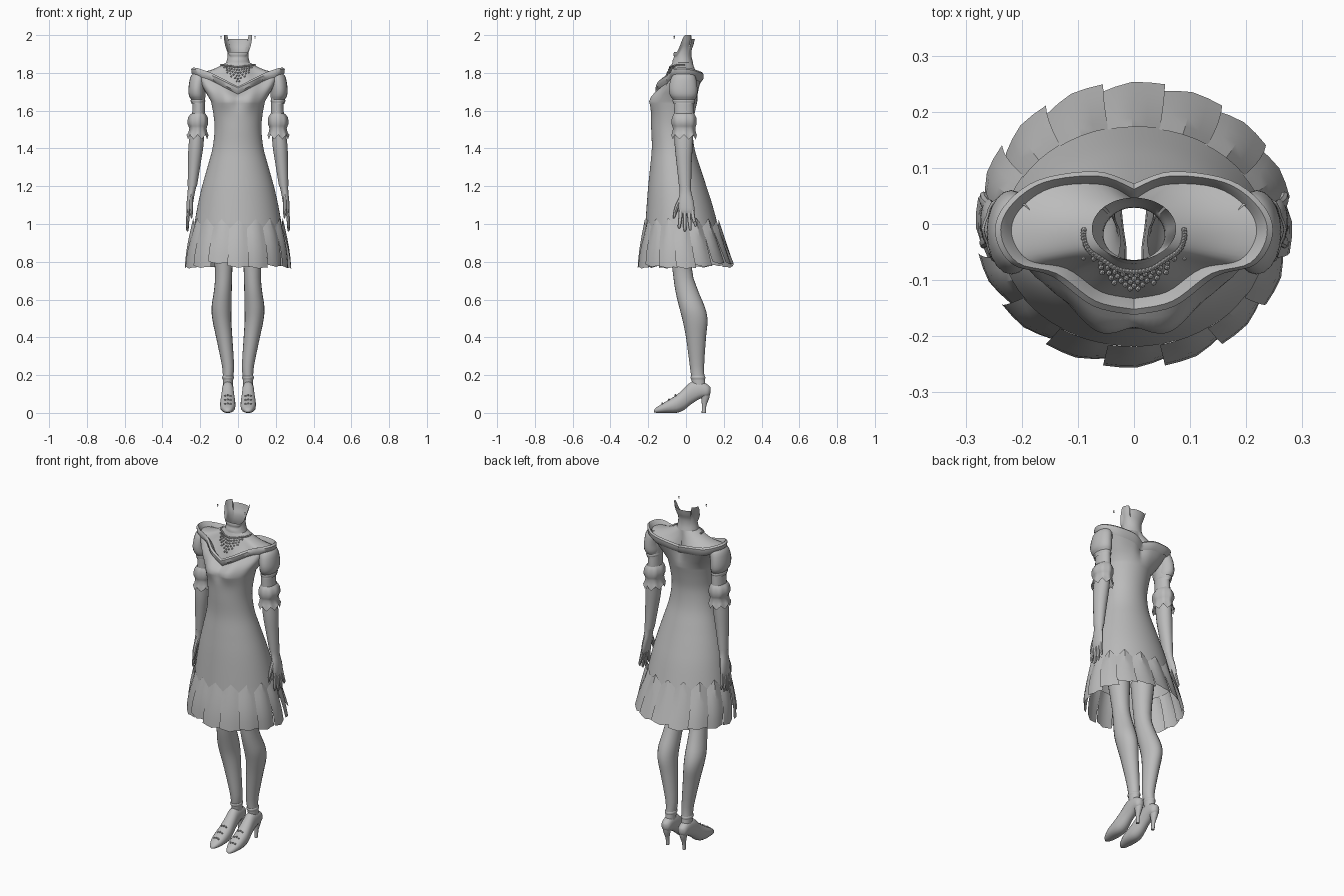
import bpy, bmesh, math, random
from mathutils import Vector

if "Cube" in bpy.data.objects:
    bpy.data.objects.remove(bpy.data.objects["Cube"])

random.seed(4)
GREY = bpy.data.materials.new("plain_grey")
GREY.diffuse_color = (0.5, 0.5, 0.5, 1)
GREY.use_nodes = True
GREY.node_tree.nodes["Principled BSDF"].inputs["Base Color"].default_value = GREY.diffuse_color
TAU = 2 * math.pi


def finish(name, bm, mirror=False, angle=40):
    bmesh.ops.recalc_face_normals(bm, faces=bm.faces)
    me = bpy.data.meshes.new(name)
    bm.to_mesh(me)
    bm.free()
    ob = bpy.data.objects.new(name, me)
    bpy.context.collection.objects.link(ob)
    me.materials.append(GREY)
    bpy.ops.object.select_all(action='DESELECT')
    ob.select_set(True)
    bpy.context.view_layer.objects.active = ob
    bpy.ops.object.shade_smooth_by_angle(angle=math.radians(angle))
    if mirror:
        ob.modifiers.new("mirror", 'MIRROR').use_mirror_merge = False
    return ob


def smooth(pts, n):
    """Catmull-Rom interpolation of equal-length tuples."""
    out = []
    for i in range(len(pts) - 1):
        p = [pts[max(i - 1, 0)], pts[i], pts[i + 1], pts[min(i + 2, len(pts) - 1)]]
        for k in range(n):
            t = k / n
            out.append(tuple(
                0.5 * (2 * b + (c - a) * t + (2 * a - 5 * b + 4 * c - d) * t * t
                       + (3 * b - a - 3 * c + d) * t ** 3) for a, b, c, d in zip(*p)))
    return out + [tuple(pts[-1])]


def loft_into(bm, rings, closed=True, caps=False):
    rows = [[bm.verts.new(p) for p in r] for r in rings]
    n = len(rows[0])
    for a, b in zip(rows, rows[1:]):
        for i in range(n if closed else n - 1):
            j = (i + 1) % n
            bm.faces.new((a[i], a[j], b[j], b[i]))
    if caps:
        bm.faces.new(rows[0])
        bm.faces.new(rows[-1])


def loft(name, rings, mirror=False, closed=True, caps=False, angle=40):
    bm = bmesh.new()
    loft_into(bm, rings, closed, caps)
    return finish(name, bm, mirror, angle)


def oval(z, rx, yf, yb, a):
    """Point on a body section; angle 0 faces the front."""
    return Vector((rx * math.sin(a), (yf + yb) / 2 - (yb - yf) / 2 * math.cos(a), z))


def tube_rings(secs, n=20, sub=3):
    """Sections are z, x, y, rx, ry."""
    return [[(x + rx * math.sin(TAU * i / n), y - ry * math.cos(TAU * i / n), z)
             for i in range(n)] for z, x, y, rx, ry in smooth(secs, sub)]


def tube(name, secs, n=20, sub=3, caps=False):
    return loft(name, tube_rings(secs, n, sub), True, True, caps)


# Collar path, front centre to back centre, mirrored to a full loop
half = smooth([(0, -.155, 1.72), (.07, -.14, 1.755), (.14, -.09, 1.79), (.21, -.07, 1.815),
               (.24, -.02, 1.82), (.225, .03, 1.815), (.165, .075, 1.80), (.065, .088, 1.79),
               (0, .065, 1.77)], 5)
path = [Vector(p) for p in half] + [Vector((-x, y, z)) for x, y, z in half[-2:0:-1]]
N = len(path)
ANG = [TAU * i / N for i in range(N)]


def collar_ring(out, dz):
    ring = []
    for p in path:
        d = Vector((p.x, p.y + .01, 0)).normalized()
        ring.append(p + d * out + Vector((0, 0, dz)))
    return ring


loft("collar", [collar_ring(*o) for o in
     [(-.03, -.035), (-.014, -.004), (-.003, .008), (.007, 0), (.006, -.02), (-.015, -.045)]])

# Dress body: flared skirt up to the bust, then blended to the collar
secs = smooth([(.96, .238, -.218, .178), (1.1, .213, -.208, .14), (1.2, .19, -.2, .108),
               (1.3, .162, -.19, .075), (1.4, .135, -.181, .045), (1.5, .124, -.184, .035),
               (1.58, .13, -.187, .045), (1.65, .143, -.196, .06)], 4)
body = [[oval(*s, a) for a in ANG] for s in secs]
for ring, s in zip(body, secs):  # bust shaping
    w = math.exp(-((s[0] - 1.655) / .045) ** 2)
    for p in ring:
        if p.y < -.06:
            p.y += w * (.012 * math.exp(-(p.x / .025) ** 2)
                        - .010 * math.exp(-((abs(p.x) - .065) / .03) ** 2))
top = collar_ring(-.012, -.03)
for t in (.33, .66, 1):
    bulge = .012 * math.sin(t * math.pi)
    body.append([p.lerp(q, t) + Vector((0, -bulge if p.y < -.08 else 0, 0))
                 for p, q in zip(body[len(secs) - 1], top)])
loft("dress_body", body)


# Skirt flounce: overlapping ragged panels with pointed tops
bm = bmesh.new()
PANELS, COLS = 16, 4
for k in range(PANELS):
    low = .785 + random.uniform(-.012, .018)
    rings = []
    for r in range(6):
        t = r / 5
        row = []
        for c in range(COLS + 1):
            u = c / COLS
            a = TAU * (k - .5 + u * 1.08) / PANELS
            peak = 1 - abs(2 * u - 1)
            zt = .972 + .05 * min(peak, 1) + .012 * abs(math.sin(a))
            zb = low - .012 * peak - (.008 if c == COLS else 0)
            b = math.sin(t * math.pi / 2)
            off = .004 + (.002 + .012 * t) * (1 - u) + .006 * t * peak
            row.append(oval(zt + (zb - zt) * t, .231 + .034 * b + off,
                            -.213 - .026 * b - off, .168 + .068 * t + off, a))
        rings.append(row)
    loft_into(bm, rings, closed=False)
finish("skirt_flounce", bm, angle=30)

# Neck with an open rim that dips at the throat
neck = []
base = (1.855, .062, -.072, .037)
for s in smooth([base, (1.89, .055, -.07, .03), (1.93, .056, -.064, .03),
                 (1.965, .066, -.066, .04), (2.0, .075, -.064, .047)], 3):
    ring = []
    for a in ANG:
        f = min(max((math.cos(a) + .1) / .9, 0), 1)
        rim = 2.0 - .09 * f * f * (3 - 2 * f) - (.02 if math.cos(a) < -.7 else 0)
        p = oval(*s, a)
        p.z = 1.855 + (s[0] - 1.855) * (rim - 1.855) / .145
        ring.append(p)
    neck.append(ring)
loft("neck", neck)

# Shoulders and chest between the neck and the collar
inner = collar_ring(-.022, -.018)


def chest(i, t):
    p = oval(*base, ANG[i]).lerp(inner[i], t)
    p.z -= .012 * math.sin(t * math.pi) * abs(math.sin(ANG[i]))
    return p


loft("shoulders", [[chest(i, t / 6) for i in range(N)] for t in range(7)])

# Necklace: rows of beads, deepest at the front, and two small earrings
bm = bmesh.new()


def bead(p, r):
    for v in bmesh.ops.create_icosphere(bm, subdivisions=1, radius=r)['verts']:
        v.co += p


for row in range(6):
    reach = (22, 12, 9, 7, 4, 2)[row]
    for i in range(-reach, reach + 1):
        if (i + row) % 2 == 0 or row == 0:
            bead(chest(i % N, .18 + .1 * row) + Vector((0, -.003, .003)), .0055)
finish("necklace", bm)
bm = bmesh.new()
for z in (1.985, 1.993):
    bead(Vector((.09, -.062, z)), .004)
finish("earring", bm, True)

# Arms and sleeves
tube("arm", [(1.78, .2, -.015, .035, .045), (1.65, .207, -.012, .033, .05),
             (1.55, .21, -.01, .036, .052), (1.42, .222, -.012, .04, .048),
             (1.32, .231, -.01, .034, .04), (1.2, .242, -.005, .025, .032)], 18)
tube("puff_sleeve", [(1.80, .205, -.01, .03, .045), (1.775, .21, -.013, .043, .065),
                     (1.72, .218, -.015, .044, .075), (1.68, .217, -.013, .043, .071),
                     (1.655, .212, -.011, .034, .056), (1.635, .212, -.011, .034, .055)])
tube("sleeve_band", [(1.66, .212, -.011, .037, .058), (1.652, .212, -.011, .039, .06),
                     (1.644, .212, -.011, .037, .058)])

# Gathered lower sleeve frill with a ragged hem
rings = []
for k, (z, x, y, rx, ry) in enumerate(smooth(
        [(1.585, .21, -.01, .036, .052), (1.565, .212, -.01, .05, .062), (1.53, .213, -.01, .053, .064),
         (1.505, .212, -.01, .044, .057), (1.46, .214, -.01, .056, .066)], 2)):
    ring = []
    for i in range(32):
        a = TAU * i / 32
        w = 1 + .035 * math.cos(8 * a) * min(1, k / 2)
        ring.append((x + rx * w * math.sin(a), y - ry * w * math.cos(a),
                     z + (.012 * math.cos(8 * a) if k == 8 else 0)))
    rings.append(ring)
loft("sleeve_frill", rings, True)

# Hands: palm, four fingers and a thumb
bm = bmesh.new()
loft_into(bm, tube_rings([(1.21, .241, -.005, .025, .032), (1.17, .247, -.003, .02, .031),
                          (1.12, .254, 0, .018, .04), (1.075, .259, .003, .015, .042),
                          (1.055, .261, .004, .009, .036)], 14), caps=True)
for y0, y1, z1 in ((-.027, -.036, .975), (-.007, -.006, .96), (.014, .022, .965), (.032, .05, .985)):
    loft_into(bm, tube_rings([(1.08, .259, y0, .009, .011), (1.03, .266, y0 * .6 + y1 * .4, .009, .0105),
                              (z1 + .012, .268, y1, .007, .008), (z1, .267, y1, .002, .003)],
                             8, 2), caps=True)
loft_into(bm, tube_rings([(1.15, .248, -.018, .012, .016), (1.10, .249, -.045, .011, .013),
                          (1.06, .247, -.058, .009, .010), (1.03, .246, -.064, .003, .004)],
                         8, 2), caps=True)
finish("hand", bm, True)

# Legs
tube("leg", [(.97, .085, -.03, .062, .07), (.76, .076, -.02, .046, .052), (.65, .08, .003, .047, .06),
             (.56, .087, .032, .053, .068), (.49, .085, .048, .05, .066), (.4, .073, .053, .043, .053),
             (.25, .053, .058, .032, .038), (.18, .053, .064, .027, .035),
             (.10, .053, .075, .025, .035)], 20, 3)

# High-heeled shoes, lofted from toe to heel: y, bottom, top, half width
rings = []
for y, zb, zt, hw in smooth([(-.17, .004, .014, .006), (-.155, 0, .03, .022), (-.11, 0, .058, .038),
                             (-.05, 0, .095, .041), (-.01, .016, .13, .036), (.03, .048, .165, .032),
                             (.08, .078, .165, .03), (.115, .085, .15, .026), (.13, .105, .135, .01)], 3):
    rings.append([(.054 + hw * math.sin(TAU * i / 16), y,
                   (zb + zt) / 2 - (zt - zb) / 2 * math.copysign(abs(math.cos(TAU * i / 16)) ** .8,
                                                                math.cos(TAU * i / 16)))
                  for i in range(16)])
loft("shoe", rings, True, caps=True, angle=50)
tube("shoe_heel", [(.115, .054, .1, .024, .028), (.08, .054, .102, .019, .022),
                   (.04, .054, .096, .010, .012), (0, .054, .094, .009, .011)], 12, 2, True)
tube("ankle_strap", [(.195, .053, .063, .029, .037), (.188, .053, .063, .032, .04),
                     (.178, .053, .064, .029, .037)], 20, 2)

# Small beads trimming the shoes
bm = bmesh.new()
for y, z in ((-.125, .05), (-.09, .071), (-.055, .094)):
    for dx in (-.014, 0, .014):
        bead(Vector((.054 + dx, y, z - abs(dx) * .25)), .006)
finish("shoe_trim", bm, True)
